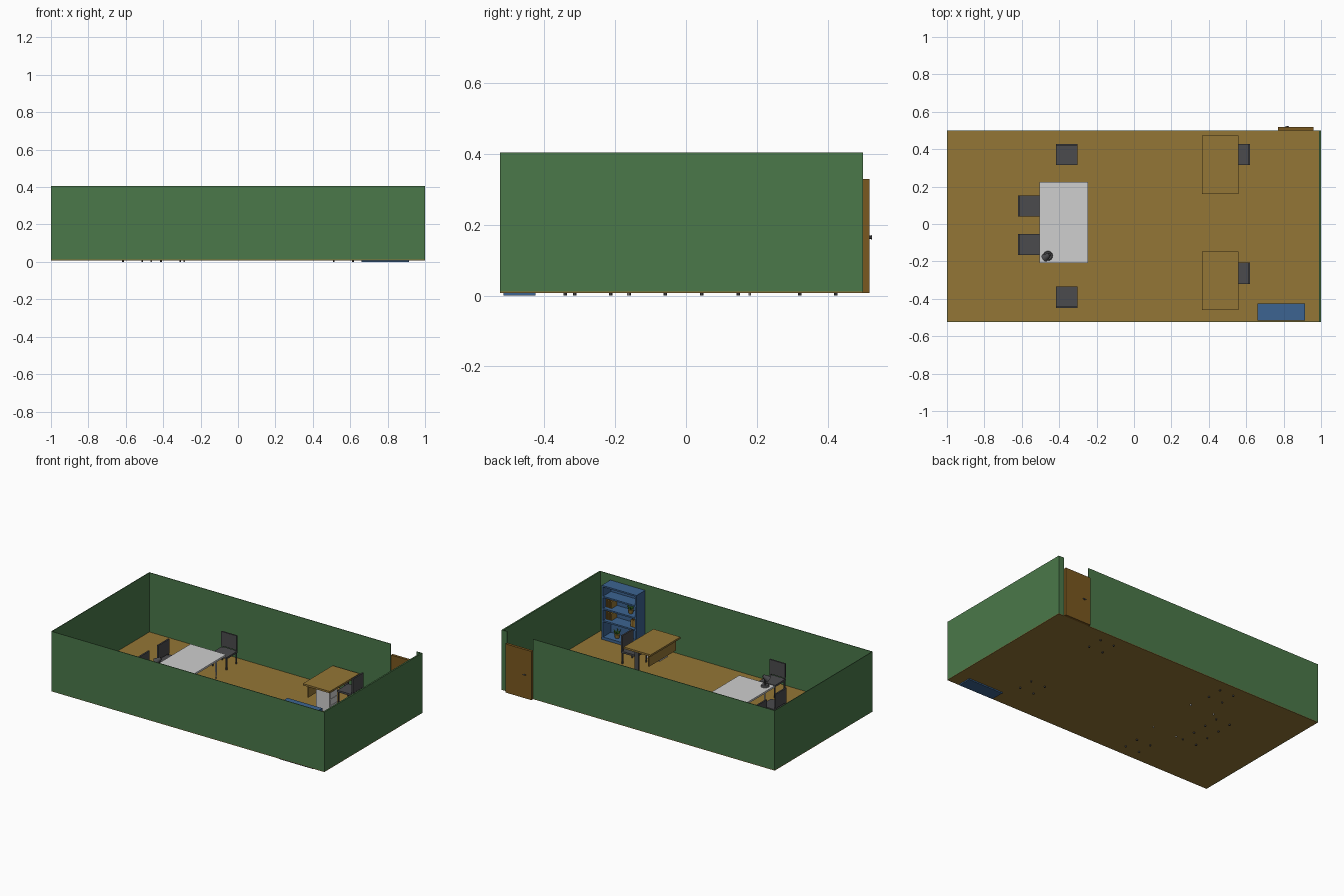
import bpy, math
from mathutils import Vector, Matrix

if "Cube" in bpy.data.objects:
    bpy.data.objects.remove(bpy.data.objects["Cube"])


def mat(name, rgb):
    m = bpy.data.materials.new(name)
    m.diffuse_color = (*rgb, 1)
    m.use_nodes = True
    m.node_tree.nodes["Principled BSDF"].inputs["Base Color"].default_value = m.diffuse_color
    return m


GREEN = mat("wall green", (.069, .188, .067))
WOOD = mat("light wood", (.296, .181, .037))
DOOR = mat("door wood", (.195, .098, .014))
GREY = mat("dark grey", (.07, .07, .075))
WHITE = mat("white", (.62, .62, .62))
BLUE = mat("bookcase blue", (.045, .127, .283))
LEAF = mat("leaf green", (.06, .22, .03))


def finish(ob, name, m, M=None):
    ob.name = name
    ob.data.materials.append(m)
    if M is not None:
        ob.data.transform(M)
    return ob


def box(name, x0, x1, y0, y1, z0, z1, m, M=None):
    bpy.ops.mesh.primitive_cube_add(size=1)
    ob = bpy.context.object
    ob.data.transform(Matrix.Translation(((x0 + x1) / 2, (y0 + y1) / 2, (z0 + z1) / 2))
                      @ Matrix.Diagonal((x1 - x0, y1 - y0, z1 - z0, 1)))
    return finish(ob, name, m, M)


def rod(name, a, b, r1, r2, m, M=None, n=12):
    a, b = Vector(a), Vector(b)
    bpy.ops.mesh.primitive_cone_add(vertices=n, radius1=r1, radius2=r2, depth=(b - a).length)
    ob = bpy.context.object
    rot = (b - a).to_track_quat('Z', 'Y').to_matrix().to_4x4()
    ob.data.transform(Matrix.Translation((a + b) / 2) @ rot)
    finish(ob, name, m, M)
    bpy.ops.object.shade_smooth_by_angle()
    return ob


# Room shell, open above, with a full height doorway in the back wall
F, H = .008, .405
box("floor", -1, 1, -.525, .5, F, .012, WOOD)
box("front_wall", -1, 1, -.525, -.521, F, H, GREEN)
box("left_wall", -1, -.996, -.525, .5, F, H, GREEN)
box("right_wall", .99, 1, -.525, .5, F, H, GREEN)
box("back_wall", -1, .77, .496, .5, F, H, GREEN)
box("back_wall_end", .96, 1, .496, .5, F, H, GREEN)

# Door with handle
box("door", .77, .96, .5, .518, F, .33, DOOR)
rod("door_knob", (.82, .517, .165), (.82, .525, .165), .004, .006, GREY)
box("door_handle", .808, .83, .521, .525, .162, .168, GREY)


# Chair: back is on the local +y side
def chair(x, y, deg):
    M = Matrix.Translation((x, y, 0)) @ Matrix.Rotation(math.radians(deg), 4, 'Z')
    s = .057
    box("chair_seat", -s, s, -s, s, .085, .097, GREY, M)
    box("chair_back", -s, s, s - .01, s, .105, .2, GREY, M)
    for sx in (-1, 1):
        box("chair_back_post", sx * .05 - .005, sx * .05 + .005, s - .01, s, .09, .11, GREY, M)
        for sy in (-1, 1):
            rod("chair_leg", (sx * .051, sy * .051, 0), (sx * .051, sy * .051, .09),
                .005, .005, GREY, M, 8)


for x, y, deg in ((-.36, .372, 0), (-.36, -.392, 180), (-.563, .096, 90),
                  (-.563, -.11, 90), (.563, .372, -90), (.563, -.263, -90)):
    chair(x, y, deg)

# White meeting table
box("table_top", -.505, -.245, -.208, .225, .155, .167, WHITE)
for x in (-.463, -.287):
    for y in (-.163, .18):
        rod("table_leg", (x, y, 0), (x, y, .157), .004, .006, WHITE, None, 8)

# Small lamp on the table
rod("lamp_base", (-.46, -.17, .167), (-.46, -.17, .177), .026, .022, GREY, None, 16)
rod("lamp_stem", (-.46, -.17, .175), (-.46, -.17, .225), .005, .005, GREY)
rod("lamp_shade", (-.478, -.182, .212), (-.45, -.163, .236), .022, .009, GREY, None, 16)

# Two desks with drawers at the front end and a panel leg at the other
for y in (-.46, .16):
    box("desk_top", .363, .56, y, y + .312, .15, .162, WOOD)
    box("desk_panel", .385, .393, y + .015, y + .297, .072, .15, WOOD)
    box("desk_drawers", .45, .55, y + .012, y + .095, .012, .15, WHITE)
    for i in range(3):
        z = .02 + i * .043
        box("drawer_front", .55, .553, y + .016, y + .091, z, z + .038, WHITE)
    box("desk_leg", .46, .49, y + .29, y + .3, .012, .15, GREY)

# Bookcase open toward the back of the room
X0, X1, Y0, Y1 = .66, .915, -.515, -.425
box("bookcase_back", X0, X1, Y0, Y0 + .008, 0, .37, BLUE)
for x in (X0, X1 - .01):
    box("bookcase_side", x, x + .01, Y0, Y1, 0, .37, BLUE)
SHELVES = (.03, .14, .22, .3)
box("bookcase_base", X0, X1, Y0, Y1, 0, .03, BLUE)
for z in SHELVES[1:] + (.37,):
    box("bookcase_shelf", X0, X1, Y0, Y1, z - .01, z, BLUE)

# Books and potted plants on the shelves
for z, x0, n in ((.22, .86, 4), (.14, .86, 4), (.14, .69, 3)):
    for i in range(n):
        x = x0 + i * .011
        box("book", x, x + .009, -.505, -.45, z, z + .045 + .006 * (i % 2),
            DOOR if i % 2 else WOOD)
for x, z in ((.73, .22), (.83, .03), (.74, .03)):
    rod("plant_pot", (x, -.465, z), (x, -.465, z + .025), .013, .018, WOOD)
    for k in range(6):
        a = k * math.pi / 3
        rod("plant_leaf", (x, -.465, z + .022),
            (x + .025 * math.cos(a), -.465 + .025 * math.sin(a), z + .05), .009, .001, LEAF, None, 5)
